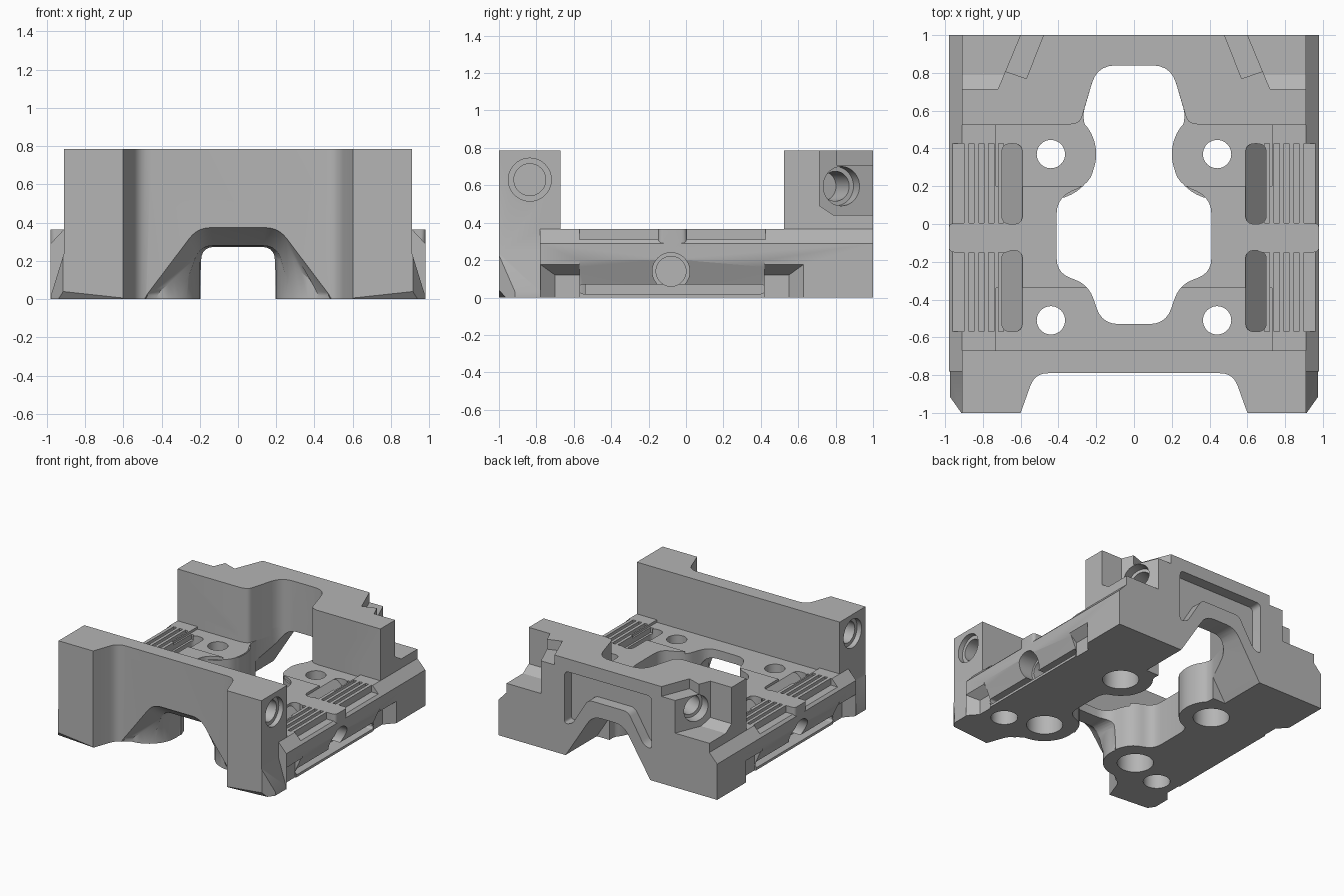
import bpy, bmesh, math
from mathutils import Vector

cube = bpy.data.objects.get("Cube")
if cube:
    bpy.data.objects.remove(cube, do_unlink=True)

grey = bpy.data.materials.new("machined_grey")
grey.use_nodes = True
grey.diffuse_color = (0.46, 0.46, 0.46, 1)
grey.node_tree.nodes["Principled BSDF"].inputs["Base Color"].default_value = (0.46, 0.46, 0.46, 1)


def rounded(pts, r, n=5):
    """Round every corner of a closed 2D outline."""
    out = []
    for i, p in enumerate(pts):
        p, a, b = Vector(p), Vector(pts[i - 1]), Vector(pts[(i + 1) % len(pts)])
        d = min(r, (a - p).length * 0.45, (b - p).length * 0.45)
        s, e = p + (a - p).normalized() * d, p + (b - p).normalized() * d
        for k in range(n + 1):
            t = k / n
            out.append(tuple(s * (1 - t) ** 2 + p * 2 * t * (1 - t) + e * t * t))
    return out


def symmetric(half):
    """Complete an outline given on the +x side."""
    return half + [(-x, z) for x, z in reversed(half)]


def box(a0, a1, b0, b1):
    return [(a0, b0), (a1, b0), (a1, b1), (a0, b1)]


def circle(a, b, r, n=40):
    return [(a + r * math.cos(2 * math.pi * i / n), b + r * math.sin(2 * math.pi * i / n)) for i in range(n)]


def place(pts, axis, t):
    if axis == "z":
        return [Vector((a, b, t)) for a, b in pts]
    if axis == "y":
        return [Vector((a, t, b)) for a, b in pts]
    return [Vector((t, a, b)) for a, b in pts]


def loft(name, rings, both=False):
    """Closed solid through the rings, optionally with its mirror image."""
    bm = bmesh.new()
    for sign in ((1, -1) if both else (1,)):
        loops = [[bm.verts.new((v.x * sign, v.y, v.z)) for v in ring] for ring in rings]
        for lo, hi in zip(loops, loops[1:]):
            for i in range(len(lo)):
                j = (i + 1) % len(lo)
                bm.faces.new((lo[i], lo[j], hi[j], hi[i]))
        bm.faces.new(loops[0])
        bm.faces.new(loops[-1])
    bmesh.ops.recalc_face_normals(bm, faces=bm.faces)
    mesh = bpy.data.meshes.new(name)
    bm.to_mesh(mesh)
    bm.free()
    mesh.materials.append(grey)
    ob = bpy.data.objects.new(name, mesh)
    bpy.context.scene.collection.objects.link(ob)
    return ob


def combine(tool, op="DIFFERENCE"):
    mod = body.modifiers.new("boolean", "BOOLEAN")
    mod.operation, mod.solver, mod.object = op, "EXACT", tool
    bpy.context.view_layer.update()
    deps = bpy.context.evaluated_depsgraph_get()
    mesh = bpy.data.meshes.new_from_object(body.evaluated_get(deps))
    body.modifiers.clear()
    body.data = mesh
    bpy.data.objects.remove(tool, do_unlink=True)


def prism(name, pts, axis, lo, hi, both=False):
    return loft(name, [place(pts, axis, lo), place(pts, axis, hi)], both)


def cut(pts, axis, lo, hi, both=True):
    combine(prism("cutter", pts, axis, lo, hi, both))


def add(pts, axis, lo, hi, both=True):
    combine(prism("addition", pts, axis, lo, hi, both), "UNION")


# Base with sloped shoulders, then the two end walls
body = prism("mount_body", symmetric([(0.98, 0), (0.98, 0.29), (0.91, 0.365)]), "y", -0.78, 1)
add(symmetric([(0.975, 0), (0.975, 0.03), (0.91, 0.24), (0.91, 0.785)]), "y", -1, -0.67, False)
add(box(-0.91, 0.91, 0.2, 0.785), "y", 0.525, 1, False)

# Front wall: central relief and tapering chamfers on the lower corners
cut(rounded(symmetric([(0.64, -1.1), (0.60, -1.0), (0.525, -0.79)]), 0.07), "z", -0.1, 0.9, False)
chamfer = [[Vector((x, -1.1, -0.1)), Vector((x, y, -0.1)), Vector((x, y, 0)), Vector((x, -1.0, z)), Vector((x, -1.1, z))]
           for x, y, z in ((0.6, -0.995, 0.006), (1.1, -0.95, 0.06))]
combine(loft("chamfer_cutter", chamfer, True))
cut([(0.9, -1.02), (1.1, -1.02), (1.1, -0.9), (0.985, -0.9)], "z", -0.1, 0.24)

# Flared arch beneath the front wall
arch = [place(rounded(symmetric([(w, -0.1), (w, 0), (t, h)]), 0.07), "y", y)
        for y, w, t, h in ((-0.9, 0.54, 0.23, 0.42), (-0.78, 0.49, 0.21, 0.37),
                           (-0.67, 0.30, 0.2, 0.28), (-0.45, 0.2, 0.19, 0.27))]
combine(loft("arch_cutter", arch))

# Back wall: arch, recessed panel and inner relief
cut(rounded(symmetric([(0.45, -0.1), (0.38, 0), (0.14, 0.38)]), 0.08), "y", 0.6, 1.1, False)
cut(rounded(symmetric([(0.18, 0.5), (0.32, 0.27), (0.39, 0.25), (0.39, 0.68)]), 0.04), "y", 0.91, 1.1, False)
cut(rounded(symmetric([(0.4, 0.4), (0.36, 0.525), (0.285, 0.535), (0.195, 0.84)]), 0.1), "z", 0.345, 0.9, False)

# Lowered pads around the mounting holes
cut(box(-0.73, 0.73, 0.2, 0.525), "z", 0.345, 0.45, False)
cut(box(-0.73, 0.73, -0.67, -0.34), "z", 0.345, 0.45, False)

# Through opening in the base
cut(rounded(symmetric([(0.17, -0.53), (0.24, -0.32), (0.41, -0.26), (0.41, 0.14),
                       (0.22, 0.22), (0.2, 0.42), (0.28, 0.55), (0.195, 0.84)]), 0.09), "z", -0.1, 0.4, False)

# Round bosses with counterbored holes
for y in (0.37, -0.51):
    add(circle(0.44, y, 0.24), "z", 0, 0.34)
    cut(circle(0.44, y, 0.075), "z", -0.1, 0.5)
    cut(circle(0.44, y, 0.135), "z", -0.1, 0.2)
cut(circle(0.74, -0.62, 0.1), "z", -0.1, 0.15)

# Side undercuts: sloped centre face, notched ends and a long slot
cut([(0.92, -0.1), (1.1, -0.1), (1.1, 0.2), (0.98, 0.2), (0.92, 0.07)], "y", -0.57, 0.42)
for y0, y1, y2 in ((-0.57, -0.70, -0.79), (0.42, 0.55, 0.64)):
    notch = [[Vector((x, y0, -0.1)), Vector((x, y, -0.1)), Vector((x, y, z)), Vector((x, y0, z))]
             for x, y, z in ((0.91, y1, 0.12), (0.99, y2, 0.185))]
    combine(loft("notch_cutter", notch, True))
cut(rounded(box(-0.57, 0.42, 0.02, 0.07), 0.02), "x", 0.8, 1.1)

# Ribbed grips with slanted round-ended slots
for y0, y1 in ((0.0, 0.425), (-0.57, -0.14)):
    cut(box(0.9, 1.1, 0.31, 0.45), "y", y0, y1)
    for i in range(4):
        x = 0.69 + i * 0.052
        cut(box(x, x + 0.027, 0.305, 0.42), "y", y0, y1)
    slot = rounded(box(0.59, 0.70, y0, y1), 0.055, 8)
    floor = [Vector((x, y, 0.345 - (x - 0.59) * 1.3)) for x, y in slot]
    combine(loft("slot_cutter", [floor, place(slot, "z", 0.5)], True))

# Cross bars with side bores
add(rounded(box(0.65, 0.98, -0.15, 0.005), 0.03), "z", 0.13, 0.365)
cut(circle(-0.08, 0.14, 0.1), "x", 0.84, 1.1)
cut(circle(-0.08, 0.14, 0.08), "x", 0.72, 1.1)

# Stepped bores in the ends of the front wall
cut(circle(-0.835, 0.63, 0.115), "x", 0.87, 1.1)
cut(circle(-0.835, 0.63, 0.085), "x", 0.68, 1.1)

# Rear corner pockets, with a deeper step along the top
cut([(0.72, 0.715), (1.1, 0.715), (1.1, 1.1), (0.56, 1.1)], "z", 0.44, 0.9)
cut([(0.70, 0.815), (0.57, 0.77), (0.44, 1.1), (0.7, 1.1)], "z", 0.705, 0.9)
add([(0.70, 0.40), (0.79, 0.40), (0.79, 0.44), (0.70, 0.5)], "x", 0.68, 0.91)

# Angled stepped bores in the pockets
direction = Vector((0.92, 0.39, 0)).normalized()
side = Vector((-direction.y, direction.x, 0))
centre = Vector((0.67, 0.83, 0.595))
for radius, depth in ((0.105, 0.08), (0.08, 0.26)):
    ring = [centre + side * a + Vector((0, 0, b)) for a, b in circle(0, 0, radius)]
    combine(loft("bore_cutter", [[v - direction * depth for v in ring], [v + direction * 0.1 for v in ring]], True))

bpy.ops.object.select_all(action="DESELECT")
body.select_set(True)
bpy.context.view_layer.objects.active = body
bpy.ops.object.shade_smooth_by_angle(angle=math.radians(30))
